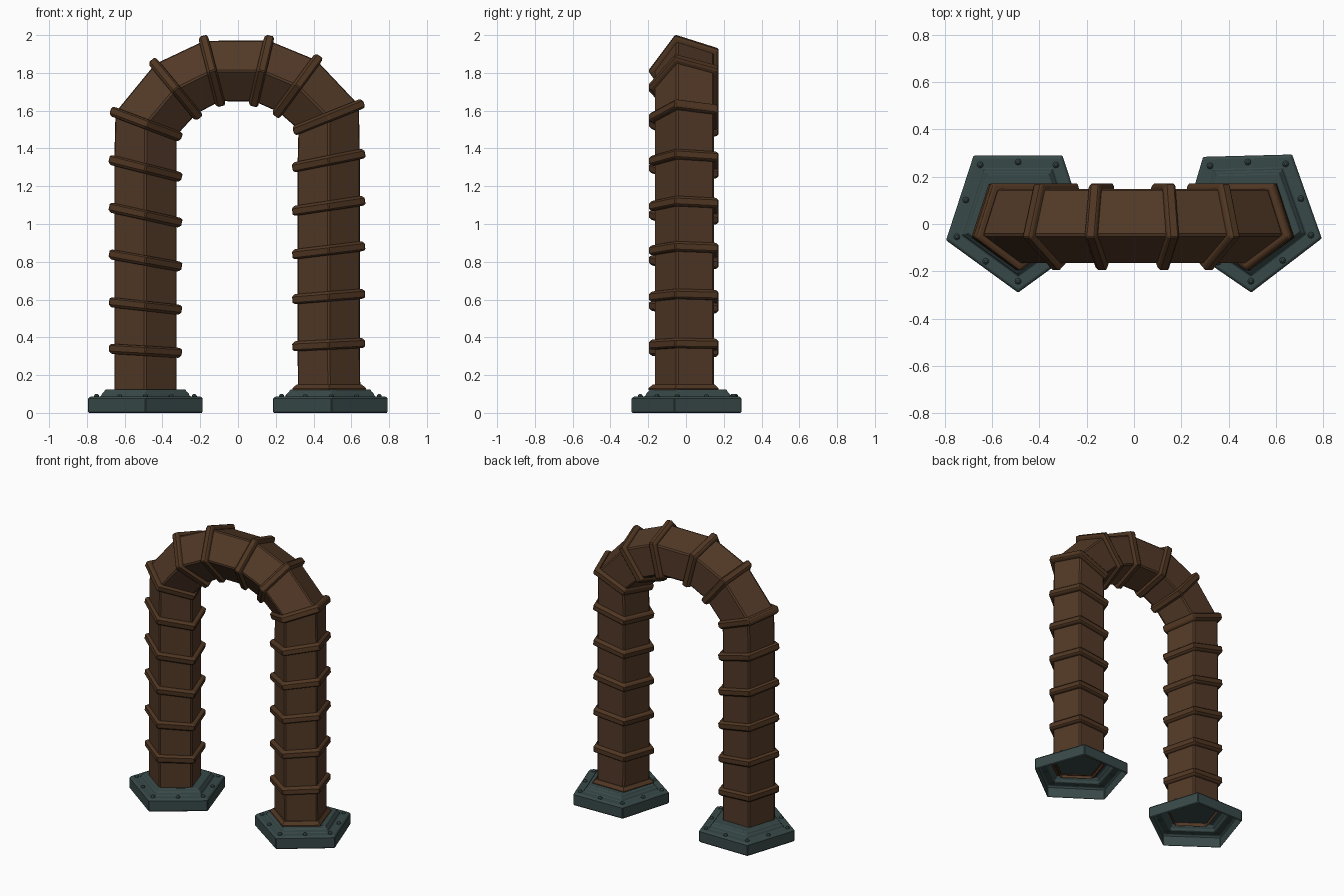
import bpy, bmesh, math
from mathutils import Vector

if "Cube" in bpy.data.objects:
    bpy.data.objects.remove(bpy.data.objects["Cube"])


def material(name, rgb):
    m = bpy.data.materials.new(name)
    m.diffuse_color = (*rgb, 1)
    m.use_nodes = True
    m.node_tree.nodes["Principled BSDF"].inputs["Base Color"].default_value = m.diffuse_color
    return m


BROWN = material("brown_pipe", (0.085, 0.041, 0.020))
RUST = material("rust_brown_ring", (0.080, 0.037, 0.016))
GREEN = material("dark_green_metal", (0.040, 0.066, 0.066))
CY = 0.006
PENT = [(math.cos(math.radians(72 * k - 90)), math.sin(math.radians(72 * k - 90))) for k in range(5)]


def section(x, z, ox, oz, r, along=0.0):
    """Pentagon whose outward axis is (ox, oz), shifted along the path."""
    n = Vector((oz, -ox)).normalized() * along
    return [(x + n.x + ox * u * r, CY + v * r, z + n.y + oz * u * r) for u, v in PENT]


def loft(name, loops, mat, closed=False, cap=False, bevel=0.0):
    bm = bmesh.new()
    rings = [[bm.verts.new(p) for p in lp] for lp in loops]
    pairs = list(zip(rings, rings[1:])) + ([(rings[-1], rings[0])] if closed else [])
    for a, b in pairs:
        k = len(a)
        for i in range(k):
            bm.faces.new((a[i], a[(i + 1) % k], b[(i + 1) % k], b[i]))
    if cap:
        bm.faces.new(rings[-1])
    bmesh.ops.recalc_face_normals(bm, faces=bm.faces)
    me = bpy.data.meshes.new(name)
    bm.to_mesh(me)
    bm.free()
    me.materials.append(mat)
    ob = bpy.data.objects.new(name, me)
    bpy.context.collection.objects.link(ob)
    if bevel:
        b = ob.modifiers.new("bevel", "BEVEL")
        b.width, b.segments = bevel, 1
        b.limit_method, b.angle_limit = "ANGLE", math.radians(40)
    return ob


# Path joints: x, z, outward axis (x, z); every joint carries a ring
left = [(-.49, z, -1, s) for z, s in
        ((.33, .06), (.567, .11), (.808, .18), (1.048, .22), (1.295, .25))]
arch = [(-.487, 1.53, -.98, .37), (-.33, 1.715, -.66, .80), (-.137, 1.81, -.25, .97),
        (.125, 1.81, .23, .975), (.315, 1.73, .61, .83), (.480, 1.565, .97, .39)]
right = [(.48, z, 1, s) for z, s in
         ((1.335, .2), (1.095, .15), (.86, .12), (.615, .08), (.36, .05))]
joints = left + arch + right

# Pentagonal pipe
path = [(-.49, .10, -1, 0)] + joints + [(.483, .10, 1, 0)]
loft("arched_pipe", [section(*j, .176) for j in path], BROWN, bevel=.008)

# Tilted joint rings
RING = [(.165, -.028), (.190, -.028), (.204, -.014), (.204, .016), (.196, .024), (.165, .026)]
for i, j in enumerate(joints):
    loft(f"pipe_ring_{i + 1}", [section(*j, r, t) for r, t in RING], RUST, closed=True, bevel=.005)

# Flared collar at the foot of the right leg
COLLAR = [(.165, .12), (.205, .12), (.205, .130), (.182, .150), (.165, .150)]
loft("foot_collar", [section(.483, z, 1, 0, r) for r, z in COLLAR], RUST, closed=True)

# Hollow stepped bases with domed bolts
BASE = [(.314, 0), (.32, .006), (.32, .075), (.310, .086), (.250, .086), (.240, .106),
        (.232, .109), (.226, .122), (.218, .125), (.10, .125)]
for name, cx, turn in (("left", -.49, 0), ("right", .487, math.radians(1.5))):
    def pt(r, z, a):
        return (cx + r * math.cos(a + turn), .030 + r * math.sin(a + turn), z)
    corners = [math.radians(72 * k - 90) for k in range(5)]
    loft(f"{name}_base", [[pt(r, z, a) for a in corners] for r, z in BASE], GREEN,
         cap=True, bevel=.006)
    for k in range(10):
        c = pt(.272 if k % 2 == 0 else .232, .084, math.radians(36 * k - 90))
        dome = [[(c[0] + r * math.cos(q * math.pi / 4), c[1] + r * math.sin(q * math.pi / 4), c[2] + h)
                 for q in range(8)] for r, h in ((.014, 0), (.012, .010), (.006, .016))]
        loft(f"{name}_bolt_{k + 1}", dome, GREEN, cap=True)
